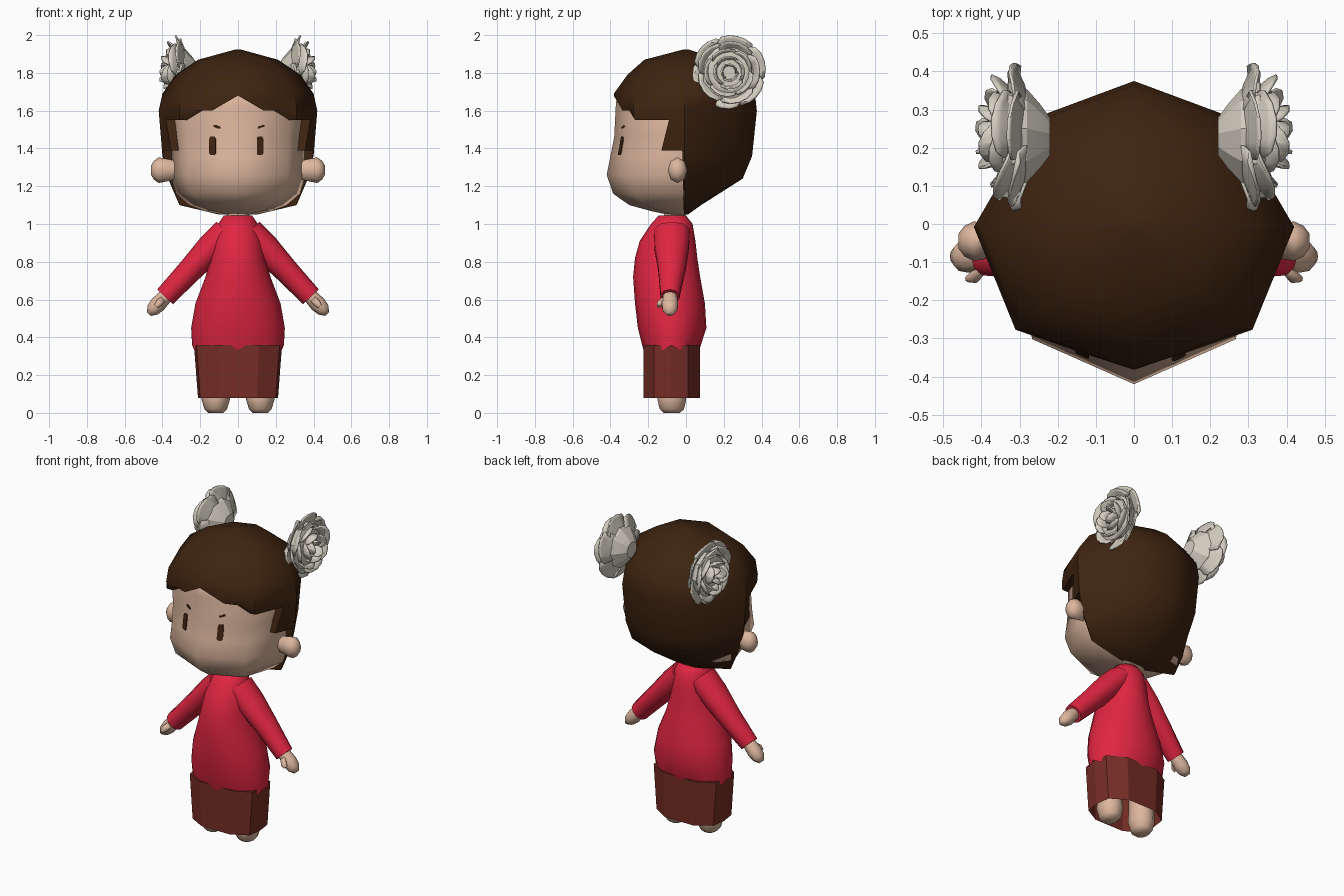
import bpy, bmesh, math, random
from mathutils import Vector
from mathutils.bvhtree import BVHTree

if "Cube" in bpy.data.objects:
    bpy.data.objects.remove(bpy.data.objects["Cube"])

random.seed(4)
X, Y, Z = Vector((1, 0, 0)), Vector((0, 1, 0)), Vector((0, 0, 1))


def material(name, r, g, b):
    m = bpy.data.materials.new(name)
    m.diffuse_color = (r, g, b, 1)
    m.use_nodes = True
    m.node_tree.nodes["Principled BSDF"].inputs["Base Color"].default_value = m.diffuse_color
    return m


SKIN = material("skin", 0.72, 0.47, 0.34)
HAIR = material("dark_brown", 0.048, 0.017, 0.005)
RED = material("red", 0.75, 0.019, 0.052)
RUST = material("rust", 0.18, 0.026, 0.018)
CREAM = material("cream", 0.66, 0.62, 0.53)


def build(name, verts, faces, mat, angle=None, mirror=False, thick=0):
    me = bpy.data.meshes.new(name)
    me.from_pydata([tuple(v) for v in verts], [], faces)
    bm = bmesh.new()
    bm.from_mesh(me)
    bmesh.ops.recalc_face_normals(bm, faces=bm.faces)
    bm.to_mesh(me)
    bm.free()
    me.materials.append(mat)
    ob = bpy.data.objects.new(name, me)
    bpy.context.collection.objects.link(ob)
    if angle:
        smooth(ob, angle)
    if thick:
        ob.modifiers.new("thickness", 'SOLIDIFY').thickness = thick
    if mirror:
        ob.modifiers.new("mirror", 'MIRROR')
    return ob


def smooth(ob, angle):
    bpy.ops.object.select_all(action='DESELECT')
    ob.select_set(True)
    bpy.context.view_layer.objects.active = ob
    bpy.ops.object.shade_smooth_by_angle(angle=math.radians(angle))


def ring(c, u, v, ru, rv, n):
    return [Vector(c) + u * ru * math.cos(2 * math.pi * i / n) + v * rv * math.sin(2 * math.pi * i / n)
            for i in range(n)]


def loft(rings, caps=(True, True)):
    n = len(rings[0])
    verts = [p for r in rings for p in r]
    faces = [(k * n + i, k * n + (i + 1) % n, (k + 1) * n + (i + 1) % n, (k + 1) * n + i)
             for k in range(len(rings) - 1) for i in range(n)]
    if caps[0]:
        faces.append(tuple(range(n)))
    if caps[1]:
        faces.append(tuple(range(len(verts) - n, len(verts))))
    return verts, faces


def head_ring(z, w, front, back):
    half = [(0, -1), (0.74, -0.72), (1, -0.02), (0.6, 0.75), (0, 1)]
    plan = half + [(-x, y) for x, y in half[3:0:-1]]
    return [Vector((x * w, y * (-front if y < 0 else back), z)) for x, y in plan]


# head
head_v, head_f = loft([head_ring(*r) for r in [
    (1.05, .08, -.10, .01), (1.07, .18, -.19, .02), (1.10, .26, -.30, .06), (1.16, .33, -.385, .15),
    (1.26, .36, -.42, .27), (1.36, .355, -.40, .32), (1.46, .36, -.38, .34), (1.62, .37, -.372, .34),
    (1.70, .34, -.365, .30), (1.80, .20, -.20, .18)]])
build("head", head_v, head_f, SKIN, 60)

# hair cap, cut open for the face and the fringe notch
hair = build("hair", *loft([head_ring(*r) for r in [
    (1.05, .10, -.10, .01), (1.10, .31, -.30, .08), (1.24, .37, -.35, .30), (1.36, .40, -.38, .35),
    (1.60, .42, -.385, .375), (1.69, .40, -.382, .365), (1.79, .33, -.31, .29), (1.87, .21, -.22, .18),
    (1.925, .01, -.01, .01)]]), HAIR)
side = [(-1, 1.6), (-.30, 1.6), (-.27, 1.55), (-.09, 1.55), (-.13, 1.39), (-.02, 1.39), (-.01, 1), (-1, 1)]
notch = [(-.18, 1.575), (0, 1.68), (.18, 1.575)]
cutters = [
    build("face_cutter", *loft([[Vector((x, y, z)) for y, z in side] for x in (-1, 1)]), HAIR),
    build("notch_cutter", *loft([[Vector((x, y, z)) for x, z in notch] for y in (-1, -.2)]), HAIR)]
bpy.context.view_layer.objects.active = hair
for c in cutters:
    m = hair.modifiers.new("cut", 'BOOLEAN')
    m.operation, m.solver, m.object = 'DIFFERENCE', 'EXACT', c
    bpy.ops.object.modifier_apply(modifier=m.name)
    bpy.data.objects.remove(c)
smooth(hair, 48)

# eyes and brows: thin plates laid on the face
tree = BVHTree.FromPolygons(head_v, head_f)


def plate(name, rows):
    verts = []
    for z, a, b in rows:
        for x in (a, b):
            hit = tree.ray_cast(Vector((x, -2, z)), Y)[0]
            verts.append(hit - Y * 0.006)
    faces = [(2 * i, 2 * i + 1, 2 * i + 3, 2 * i + 2) for i in range(len(rows) - 1)]
    build(name, verts, faces, HAIR, thick=0.004)


for label, xe, xb, s in (("right", -.136, -.114, 1), ("left", .118, .124, -1)):
    plate(label + "_eye", [(z, xe - w, xe + w) for z, w in
                           ((1.365, .010), (1.375, .017), (1.41, .017), (1.45, .017), (1.462, .011))])
    plate(label + "_brow", [(1.505, xb + s * .005, xb + s * .02), (1.515, xb - .017, xb + .017),
                            (1.525, xb - s * .016, xb - s * .002)])

# ears
build("ears", *loft([ring((x, -.045, 1.285), Y, Z, a, b, 8) for x, a, b in
                     ((.33, .035, .05), (.38, .045, .06), (.42, .052, .068), (.445, .04, .05), (.46, .02, .025))]),
      SKIN, 50, True)

# roses: rounded back plus rings of cupped petals
RC = Vector((0, .228, 1.805))
build("rose_backs", *loft([ring(RC + X * x, Y, Z, r, r, 9) for x, r in
                           ((.22, .05), (.245, .085), (.28, .125), (.33, .145), (.35, .10))]), CREAM, 20, True)
verts, faces = [], []
NU, NV = 4, 4
for count, R, H, start in ((6, .195, .105, .3), (5, .165, .135, .0), (5, .125, .15, .6),
                           (4, .085, .163, .2), (3, .045, .17, .9)):
    for k in range(count):
        a0, half, base = start + 2 * math.pi * k / count, 1.25 * math.pi / count, len(verts)
        lift = random.uniform(-.012, .006)
        for i in range(NU + 1):
            u = 2 * i / NU - 1
            for j in range(NV + 1):
                t = j / NV
                v = t * (1 - .14 * u * u)
                r = .02 + (R - .02) * math.sin(v * math.pi / 2)
                h = .02 + (H + lift + .012 * u - .02) * v ** 1.4
                if t == 1:
                    h -= .02 * R / .195
                a = a0 + u * half * (1 - .3 * t ** 4)
                verts.append(RC + Vector((.25 + h, r * math.cos(a), r * math.sin(a))))
        faces += [(base + i * (NV + 1) + j, base + (i + 1) * (NV + 1) + j,
                   base + (i + 1) * (NV + 1) + j + 1, base + i * (NV + 1) + j + 1)
                  for i in range(NU) for j in range(NV)]
build("rose_petals", verts, faces, CREAM, 20, True, 0.008)

# neck
build("neck", *loft([ring((0, -.06, z), X, Y, .06, .06, 10) for z in (1.0, 1.09)]), SKIN, 40)

# sweater body with a wavy hem
body = [ring((0, (f + b) / 2, z), X, Y, w, (b - f) / 2, 20) for z, w, f, b in [
    (.345, .243, -.225, .07), (.45, .248, -.255, .108), (.58, .225, -.27, .10), (.72, .172, -.28, .075),
    (.82, .145, -.27, .06), (.91, .13, -.245, .05), (1.0, .105, -.185, .035), (1.045, .075, -.145, .0)]]
for i, p in enumerate(body[0]):
    p.z += .013 * (-1) ** i
build("sweater", *loft(body, (False, True)), RED, 60)

# sleeves and hands run along one slanted arm axis
d = Vector((.34, 0, -.36)).normalized()
up = Vector((.36, 0, .34)).normalized()
shoulder = Vector((.06, -.075, .96))


def arm(name, rows, mat, caps=(True, True)):
    build(name, *loft([ring(shoulder + d * t + Y * y, up, Y, a, b, 10) for t, y, a, b in rows], caps),
          mat, 60, True)


arm("sleeves", [(0, 0, .075, .10), (.12, 0, .078, .095), (.28, 0, .066, .075), (.475, -.01, .057, .052)], RED)
arm("hands", [(.44, -.01, .035, .035), (.49, -.01, .04, .04), (.53, -.01, .043, .045),
              (.57, -.01, .036, .04), (.60, -.01, .015, .02)], SKIN)
arm("thumbs", [(.49, -.04, .018, .015), (.52, -.062, .02, .018), (.545, -.068, .012, .010)], SKIN)

# skirt: flat-sided tube, open below
plan = [(.10, -.15), (.2, -.095), (.212, -.005), (.2, .085), (.10, .148)]
plan += [(-x, y) for x, y in reversed(plan)]
build("skirt", *loft([[Vector((x * s, -.075 + y, z)) for x, y in plan]
                      for z, s in ((.08, 1.0), (.36, 1.1))], (False, True)), RUST)

# legs and feet
build("legs", *loft([ring((.118, -.075, z), X, Y, a, b, 10) for z, a, b in
                     ((0, .04, .045), (.02, .06, .068), (.07, .075, .08), (.32, .07, .07))]), SKIN, 50, True)
